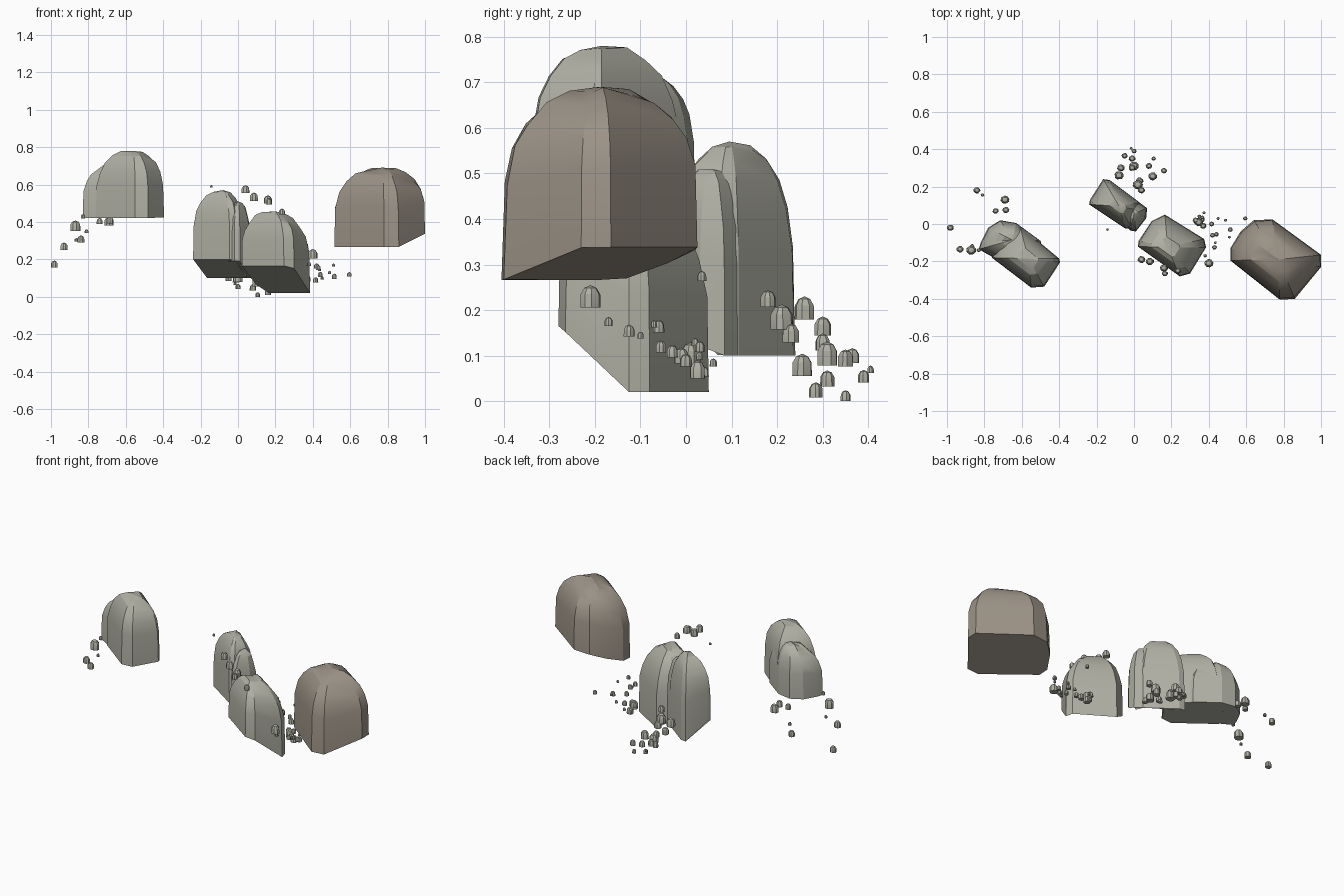
import bpy, bmesh, math, random
from mathutils import Vector

random.seed(4)


def material(name, rgb):
    m = bpy.data.materials.new(name)
    m.diffuse_color = (*rgb, 1)
    return m


GREY = material("grey_stone", (0.43, 0.43, 0.37))
BROWN = material("brown_stone", (0.33, 0.29, 0.24))

# (height fraction, inset factor) of the rings from foot to crown
DOME = [(0, 1), (0.5, 0.985), (0.68, 0.9), (0.81, 0.76), (0.91, 0.56), (0.975, 0.32)]
PEBBLE = [(0, 1), (0.6, 0.97), (0.88, 0.6)]
SLOPE_DIR = Vector((0.6, 0.8))


def add_rock(bm, outline, apex, top, z_front, z_back, rings, jitter=0.0):
    """Loft an outline up to an apex; the foot follows a sloping ground plane."""
    pts = [Vector(p) for p in outline]
    apex = Vector(apex)
    d = [p.dot(SLOPE_DIR) for p in pts]
    lo, hi = min(d), max(d)
    loops = []
    for i, (t, s) in enumerate(rings):
        loop = []
        for p in pts:
            q = apex + (p - apex) * s
            f = (p.dot(SLOPE_DIR) - lo) / (hi - lo)
            f = min(1, max(0, (f - 0.15) / 0.7))
            base = z_front + (z_back - z_front) * f
            z = base + (top - base) * t
            if i:
                z += random.uniform(-jitter, jitter)
                q = q + (apex - q) * random.uniform(0, jitter * 3)
            loop.append(bm.verts.new((q.x, q.y, z)))
        loops.append(loop)
    n = len(pts)
    for a, b in zip(loops, loops[1:]):
        for k in range(n):
            bm.faces.new((a[k], a[(k + 1) % n], b[(k + 1) % n], b[k]))
    tip = bm.verts.new((apex.x, apex.y, top))
    for k in range(n):
        bm.faces.new((loops[-1][k], loops[-1][(k + 1) % n], tip))
    bm.faces.new(loops[0][::-1])


def finish(bm, name, mat, angle):
    bmesh.ops.recalc_face_normals(bm, faces=bm.faces)
    me = bpy.data.meshes.new(name)
    bm.to_mesh(me)
    bm.free()
    me.materials.append(mat)
    me.shade_smooth()
    me.set_sharp_from_angle(angle=math.radians(angle))
    ob = bpy.data.objects.new(name, me)
    bpy.context.collection.objects.link(ob)
    return ob


def boulder(name, outline, apex, top, z_front, z_back, mat=GREY):
    bm = bmesh.new()
    add_rock(bm, outline, apex, top, z_front, z_back, DOME, 0.008)
    return finish(bm, name, mat, 22)


# large boulders
boulder("right_boulder",
        [(.515, -.195), (.515, -.13), (.57, -.04), (.64, .02), (.74, .025),
         (1.0, -.165), (1.0, -.23), (.86, -.40), (.78, -.405)],
        (.77, -.19), .69, .266, .338, BROWN)
boulder("centre_boulder",
        [(.02, -.12), (.025, -.09), (.095, .015), (.165, .05),
         (.375, -.08), (.385, -.125), (.30, -.265), (.245, -.28)],
        (.18, -.125), .455, .165, .02)
boulder("back_boulder",
        [(-.24, .105), (-.235, .13), (-.165, .24), (-.13, .235),
         (.03, .115), (.045, .07), (-.01, -.02), (-.045, -.025)],
        (-.08, .095), .57, .2, .1)
boulder("back_boulder_slab",
        [(-.08, .03), (-.02, .15), (.07, .085), (.065, .03), (.01, -.04), (-.02, -.035)],
        (.0, .055), .51, .19, .1)
boulder("left_boulder_shoulder",
        [(-.83, -.135), (-.82, -.10), (-.78, -.02), (-.715, .02), (-.63, .005),
         (-.5, -.09), (-.45, -.25), (-.52, -.31)],
        (-.65, -.085), .715, .42, .425)
boulder("left_boulder",
        [(-.76, -.18), (-.72, -.08), (-.61, -.01), (-.40, -.185), (-.395, -.205),
         (-.48, -.335), (-.55, -.34)],
        (-.565, -.185), .78, .42, .425)


def pebbles(name, spots):
    """Scatter of small rounded blocks: x, y, z of centre, size."""
    bm = bmesh.new()
    for x, y, z, s in spots:
        turn = random.uniform(0, math.tau)
        outline = []
        for k in range(4):
            for off in (-0.45, 0.45):
                a = turn + k * math.pi / 2 + off + random.uniform(-.1, .1)
                outline.append((x + .55 * s * math.cos(a), y + .5 * s * math.sin(a)))
        z0 = max(0, z - .55 * s)
        add_rock(bm, outline, (x, y), z0 + 1.1 * s, z0, z0, PEBBLE)
    return finish(bm, name, GREY, 30)


# pebbles scattered around each boulder
pebbles("left_pebbles", [
    (-.982, -.02, .175, .034), (-.93, -.135, .27, .036), (-.87, -.14, .38, .05),
    (-.83, -.14, .43, .02), (-.84, .18, .31, .034), (-.865, -.115, .305, .016),
    (-.81, .155, .35, .018), (-.69, .13, .405, .044), (-.685, .075, .41, .034),
    (-.74, .07, .405, .03)])
pebbles("back_pebbles", [
    (.02, .21, .185, .05), (-.08, .26, .205, .046), (-.07, .30, .165, .038),
    (.03, .23, .15, .038), (.04, .18, .225, .034), (-.01, .30, .13, .034),
    (0, .31, .105, .048), (.10, .255, .08, .044), (-.05, .365, .10, .03),
    (-.01, .35, .095, .034), (.08, .31, .05, .032), (.16, .285, .025, .03),
    (.105, .35, .012, .022), (0, .39, .055, .025), (-.015, .405, .07, .015)])
pebbles("upper_pebbles", [
    (.04, -.19, .575, .038), (.085, -.20, .535, .04), (.16, -.235, .52, .04),
    (.165, -.265, .51, .03), (.235, -.25, .455, .03), (-.142, -.03, .59, .013)])
pebbles("centre_pebbles", [
    (.40, -.21, .23, .045), (.38, -.17, .175, .018), (.43, -.125, .155, .024),
    (.44, -.055, .12, .024), (.42, -.06, .165, .025), (.435, -.1, .145, .014),
    (.345, .01, .105, .044), (.36, .025, .07, .036), (.33, .02, .115, .03),
    (.37, -.01, .10, .032), (.375, .06, .085, .016), (.45, .03, .10, .016),
    (.415, .0, .09, .026), (.49, .02, .13, .016), (.515, -.03, .11, .025),
    (.51, -.07, .17, .014), (.595, .03, .12, .022), (.35, .04, .065, .02),
    (.365, .035, .275, .02)])
